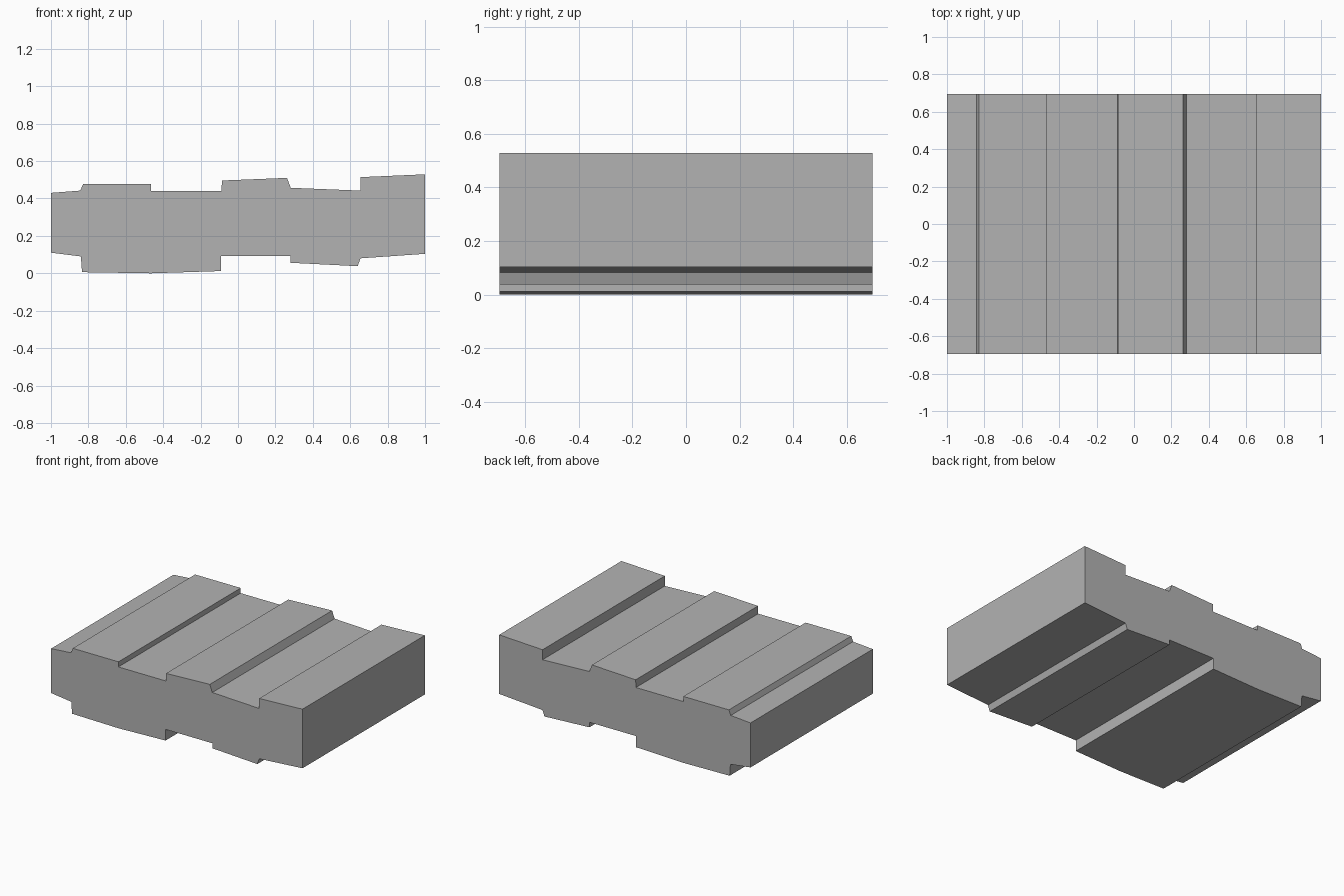
import bpy
import bmesh
from mathutils import Vector

cube = bpy.data.objects.get("Cube")
if cube:
    bpy.data.objects.remove(cube, do_unlink=True)

HALF_DEPTH = 0.695

# Stepped outline in x, z: upper edge then lower edge, both left to right
upper = [(-1, 0.43), (-0.843, 0.442), (-0.828, 0.478), (-0.465, 0.478),
         (-0.465, 0.441), (-0.088, 0.441), (-0.086, 0.496), (0.262, 0.51),
         (0.282, 0.457), (0.655, 0.442), (0.655, 0.514), (1, 0.529)]
lower = [(-1, 0.11), (-0.84, 0.09), (-0.834, 0.006), (-0.465, 0.0),
         (-0.09, 0.012), (-0.09, 0.092), (0.282, 0.092), (0.282, 0.056),
         (0.64, 0.038), (0.655, 0.08), (1, 0.104)]

# Stone gray
gray = bpy.data.materials.new("stone_gray")
gray.use_nodes = True
color = (0.45, 0.45, 0.45, 1)
gray.diffuse_color = color
gray.node_tree.nodes["Principled BSDF"].inputs["Base Color"].default_value = color

# Solid slab extruded from the outline
bm = bmesh.new()
outline = lower + upper[::-1]
front = bm.faces.new([bm.verts.new((x, -HALF_DEPTH, z)) for x, z in outline])
result = bmesh.ops.extrude_face_region(bm, geom=[front], use_keep_orig=True)
back_verts = [v for v in result["geom"] if isinstance(v, bmesh.types.BMVert)]
bmesh.ops.translate(bm, verts=back_verts, vec=Vector((0, 2 * HALF_DEPTH, 0)))
bmesh.ops.recalc_face_normals(bm, faces=bm.faces)

mesh = bpy.data.meshes.new("stepped_slab")
bm.to_mesh(mesh)
bm.free()
mesh.materials.append(gray)
slab = bpy.data.objects.new("stepped_slab", mesh)
bpy.context.collection.objects.link(slab)
